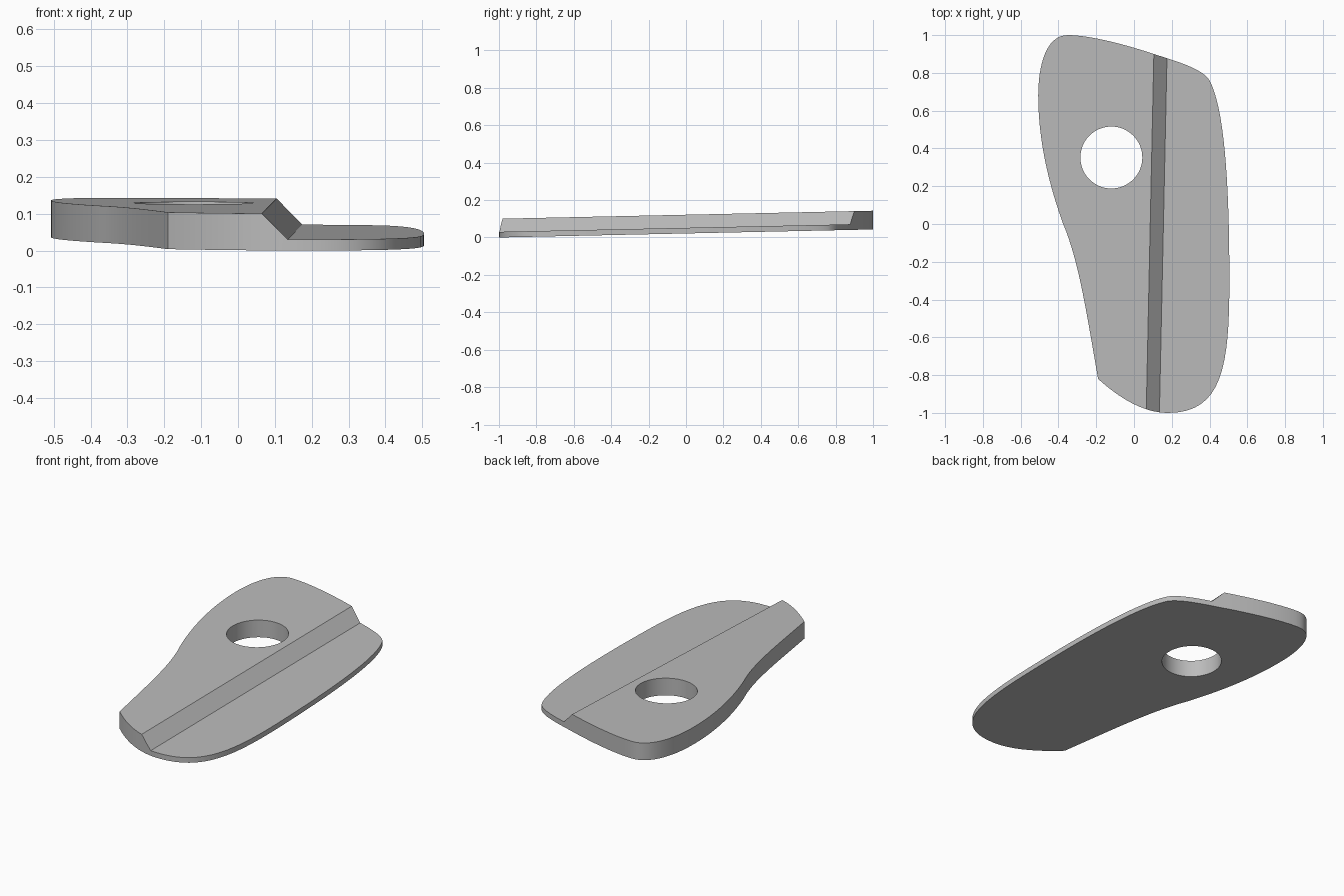
import bpy, bmesh, math
from mathutils import Vector
from mathutils.geometry import interpolate_bezier

if "Cube" in bpy.data.objects:
    bpy.data.objects.remove(bpy.data.objects["Cube"], do_unlink=True)

TILT = 0.0215      # rise of the plate per unit of y
SKEW = 0.0213      # sideways drift of the step per unit of y
THICK = 0.1
THIN = 0.03

grey = bpy.data.materials.new("plain grey")
grey.use_nodes = True
grey.diffuse_color = (0.5, 0.5, 0.5, 1)
grey.node_tree.nodes["Principled BSDF"].inputs["Base Color"].default_value = grey.diffuse_color


def prism(name, start, end):
    """Solid between two matching rings of points, tilted along y."""
    bm = bmesh.new()
    rings = [[bm.verts.new((x, y, z + TILT * (y + 1))) for x, y, z in ring]
             for ring in (start, end)]
    for ring in rings:
        bm.faces.new(ring)
    n = len(start)
    for i in range(n):
        j = (i + 1) % n
        bm.faces.new((rings[0][i], rings[0][j], rings[1][j], rings[1][i]))
    bmesh.ops.recalc_face_normals(bm, faces=bm.faces)
    mesh = bpy.data.meshes.new(name)
    bm.to_mesh(mesh)
    bm.free()
    mesh.materials.append(grey)
    obj = bpy.data.objects.new(name, mesh)
    bpy.context.collection.objects.link(obj)
    return obj


def upright(name, outline, low, high):
    return prism(name, [(x, y, low) for x, y in outline],
                 [(x, y, high) for x, y in outline])


# Plate outline: each row is a knot, its outgoing handle, and the next knot's incoming handle
segments = [
    ((-0.19, -0.82), (-0.08, -0.92), (0.05, -1.0)),
    ((0.18, -1.0), (0.47, -1.0), (0.505, -0.75)),
    ((0.505, -0.3), (0.505, 0.25), (0.475, 0.62)),
    ((0.40, 0.76), (0.36, 0.825), (0.22, 0.862)),
    ((0.105, 0.9), (-0.03, 0.945), (-0.23, 1.0)),
    ((-0.35, 1.0), (-0.47, 1.0), (-0.507, 0.83)),
    ((-0.507, 0.68), (-0.507, 0.42), (-0.44, 0.18)),
    ((-0.375, 0.0), (-0.29, -0.2), (-0.25, -0.48)),
]
outline = []
for i, (knot, out, into) in enumerate(segments):
    following = segments[(i + 1) % len(segments)][0]
    curve = interpolate_bezier(*[Vector(p) for p in (knot, out, into, following)], 17)
    outline += [(p.x, p.y) for p in curve[:-1]]
plate = upright("plate", outline, 0, THICK)

# Round hole through the thick side
circle = [(-0.12 + 0.164 * math.cos(a), 0.352 + 0.164 * math.sin(a))
          for a in (math.tau * k / 64 for k in range(64))]
hole_cutter = upright("hole_cutter", circle, -0.2, 0.3)

# Sloped step that lowers the left side
profile = [(0.135, THIN), (1, THIN), (1, 0.2), (-0.035, 0.2)]
step_cutter = prism("step_cutter", *[
    [(x + SKEW * (y + 0.98), y, z) for x, z in profile] for y in (-1.3, 1.3)])

bpy.ops.object.select_all(action='DESELECT')
plate.select_set(True)
bpy.context.view_layer.objects.active = plate
for cutter in (hole_cutter, step_cutter):
    cut = plate.modifiers.new(cutter.name, 'BOOLEAN')
    cut.operation = 'DIFFERENCE'
    cut.solver = 'EXACT'
    cut.object = cutter
    bpy.ops.object.modifier_apply(modifier=cut.name)
    bpy.data.objects.remove(cutter, do_unlink=True)

bpy.ops.object.shade_smooth_by_angle(angle=math.radians(30))
